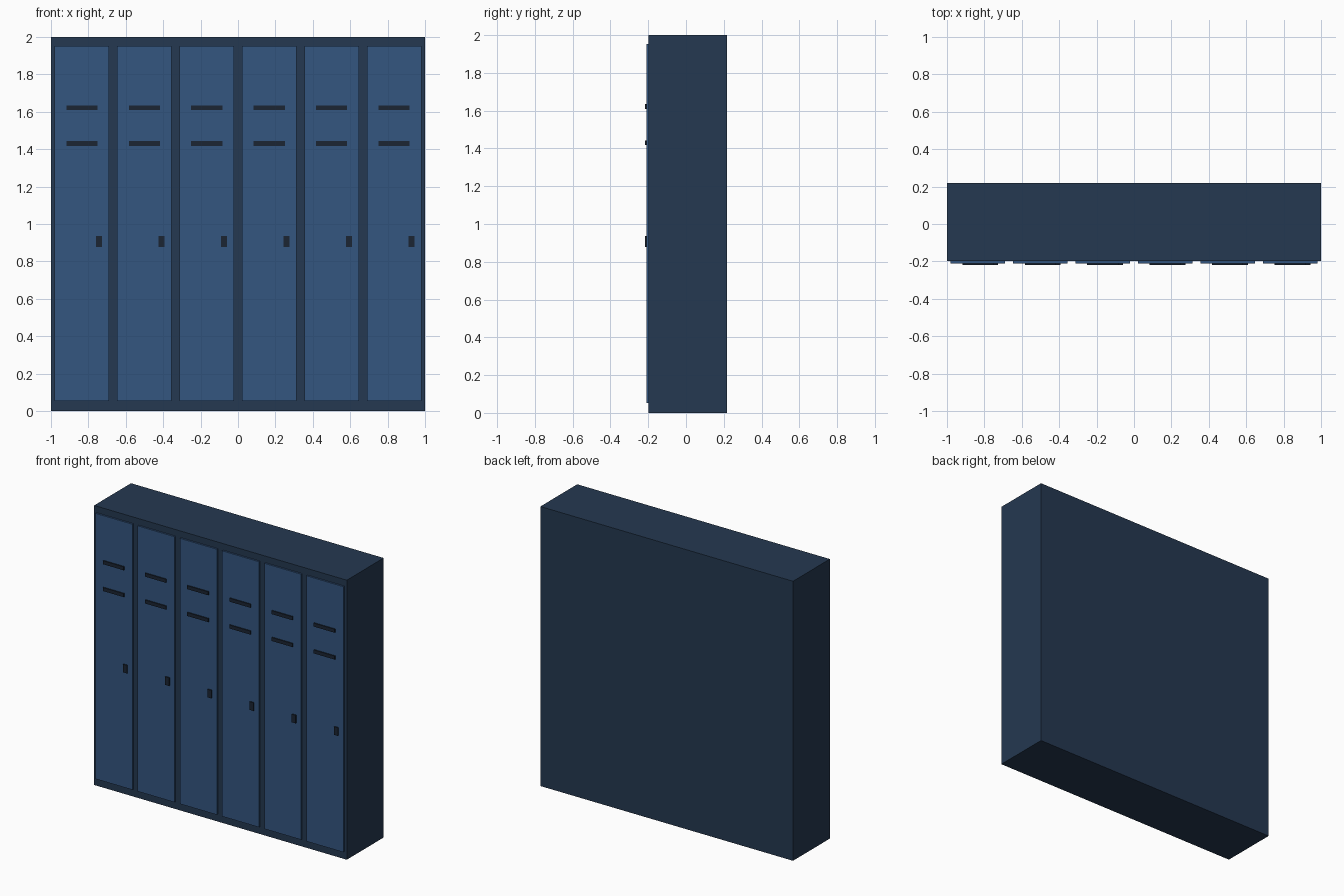
import bpy
import bmesh

if "Cube" in bpy.data.objects:
    bpy.data.objects.remove(bpy.data.objects["Cube"])


def material(name, rgb):
    m = bpy.data.materials.new(name)
    m.diffuse_color = (*rgb, 1)
    m.use_nodes = True
    m.node_tree.nodes["Principled BSDF"].inputs["Base Color"].default_value = m.diffuse_color
    return m


def box(name, lo, hi, mat):
    """Axis-aligned box between two opposite corners."""
    bm = bmesh.new()
    bmesh.ops.create_cube(bm, size=1)
    for v in bm.verts:
        v.co = [lo[i] if v.co[i] < 0 else hi[i] for i in range(3)]
    mesh = bpy.data.meshes.new(name)
    bm.to_mesh(mesh)
    bm.free()
    mesh.materials.append(mat)
    obj = bpy.data.objects.new(name, mesh)
    bpy.context.collection.objects.link(obj)
    return obj


navy = material("navy_frame", (0.018, 0.040, 0.082))
blue = material("blue_door", (0.034, 0.092, 0.216))
dark = material("dark_fitting", (0.011, 0.018, 0.032))

BACK, FACE, DOOR, FITTING = 0.218, -0.198, -0.210, -0.218
COUNT, PITCH = 6, 0.334

# Cabinet body
box("cabinet_body", (-1, FACE, 0), (1, BACK, 2), navy)

for i in range(COUNT):
    x = (i - (COUNT - 1) / 2) * PITCH
    n = i + 1
    # Door panel
    box(f"door_{n}", (x - 0.146, DOOR, 0.053), (x + 0.146, FACE, 1.953), blue)
    # Two vent slots
    for label, z in (("upper", 1.622), ("lower", 1.43)):
        box(f"{label}_vent_{n}", (x - 0.083, FITTING, z - 0.0125),
            (x + 0.083, DOOR, z + 0.0125), dark)
    # Latch handle
    box(f"latch_{n}", (x + 0.077, FITTING, 0.878), (x + 0.108, DOOR, 0.936), dark)
